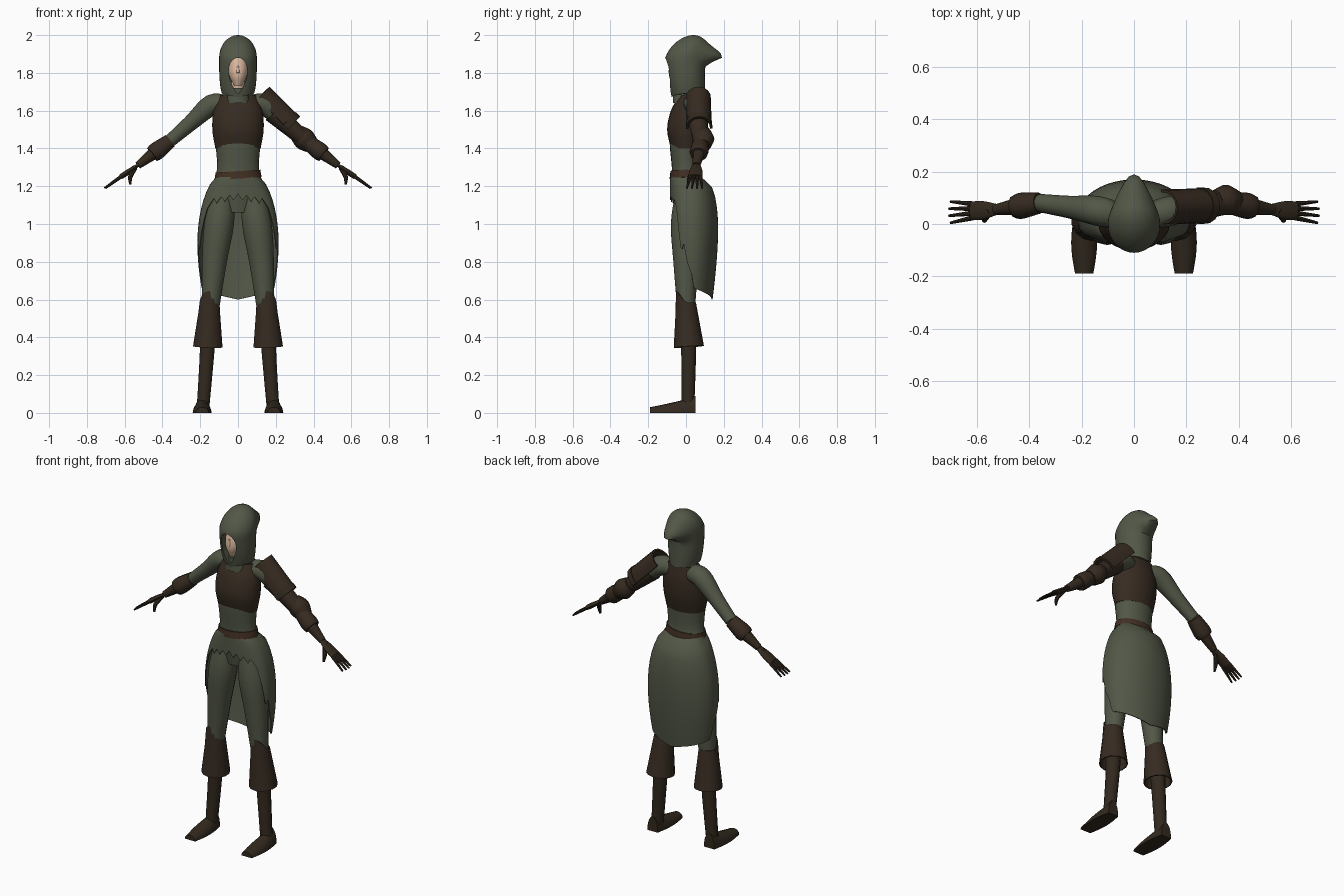
import bpy, bmesh
from math import sin, cos, pi, radians, exp
from mathutils import Vector

cube = bpy.data.objects.get("Cube")
if cube:
    bpy.data.objects.remove(cube, do_unlink=True)


def material(name, *rgb):
    m = bpy.data.materials.new(name)
    m.use_nodes = True
    m.diffuse_color = (*rgb, 1)
    m.node_tree.nodes["Principled BSDF"].inputs["Base Color"].default_value = (*rgb, 1)
    return m


GREEN = material("moss cloth", 0.085, 0.095, 0.062)
LEATHER = material("brown leather", 0.037, 0.024, 0.015)
DARK = material("dark leather", 0.032, 0.022, 0.013)
BELT = material("belt leather", 0.054, 0.028, 0.016)
SKIN = material("skin", 0.72, 0.48, 0.34)
parts = []


def sheet(name, mat, rows, closed=True, caps=True, side=1, thick=0):
    """Skin rows of points into a surface; side -1 mirrors it."""
    bm = bmesh.new()
    rings = [[bm.verts.new((p[0] * side, p[1], p[2])) for p in row] for row in rows]
    count = len(rings[0])
    for a, b in zip(rings, rings[1:]):
        for i in range(count if closed else count - 1):
            j = (i + 1) % count
            bm.faces.new((a[i], a[j], b[j], b[i]))
    if caps:
        bm.faces.new(rings[0])
        bm.faces.new(rings[-1])
    bmesh.ops.recalc_face_normals(bm, faces=bm.faces)
    mesh = bpy.data.meshes.new(name)
    bm.to_mesh(mesh)
    bm.free()
    mesh.materials.append(mat)
    ob = bpy.data.objects.new(name, mesh)
    bpy.context.collection.objects.link(ob)
    if thick:
        ob.modifiers.new("thickness", "SOLIDIFY").thickness = thick
    parts.append(ob)
    return ob


def smooth(keys, steps=4):
    """Pass a soft curve through a few key tuples."""
    keys = [Vector(k) for k in keys]
    result = []
    for i in range(len(keys) - 1):
        p, q = keys[i], keys[i + 1]
        before = (q - keys[i - 1]) / 2 if i else q - p
        after = (keys[i + 2] - p) / 2 if i + 2 < len(keys) else q - p
        for s in range(steps):
            t = s / steps
            h = t * t * (3 - 2 * t)
            result.append(p.lerp(q, h) + before * t * (1 - t) ** 2 - after * t * t * (1 - t))
    return result + [keys[-1]]


def circle(count):
    return [2 * pi * k / count for k in range(count)]


def stack(name, mat, *rings):
    """Level ellipses: height, y centre, x radius, y radius."""
    rows = [[(rx * sin(a), y + ry * cos(a), z) for a in circle(24)] for z, y, rx, ry in smooth(rings)]
    return sheet(name, mat, rows)


def limb_rows(joints, flat=1, angles=circle(14)):
    """Rings square to a path of joints (x, y, z, radius)."""
    path = smooth(joints)
    rows = []
    for i, key in enumerate(path):
        centre, r = key.xyz, key.w
        along = (path[min(i + 1, len(path) - 1)].xyz - path[max(i - 1, 0)].xyz).normalized()
        u = Vector((0, 1, 0))
        u = (u - along * u.dot(along)).normalized()
        v = along.cross(u) * flat
        rows.append([centre + (u * cos(a) + v * sin(a)) * r for a in angles])
    return rows


def limb(name, mat, *joints, side=1, flat=1, angles=circle(14)):
    return sheet(name, mat, limb_rows(joints, flat, angles), side=side)


# Torso, vest and belt
stack("body", GREEN, (1.06, 0.01, 0.08, 0.06), (1.2, 0.01, 0.13, 0.08), (1.3, 0, 0.11, 0.075),
      (1.5, 0, 0.12, 0.085), (1.7, 0.03, 0.08, 0.05))
stack("vest", LEATHER, (1.4, 0, 0.12, 0.08), (1.5, 0, 0.136, 0.1), (1.6, 0.01, 0.13, 0.09),
      (1.68, 0.025, 0.1, 0.06))
belt = stack("belt", BELT, (1.24, 0, 0.125, 0.087), (1.28, 0, 0.118, 0.082))
for v in belt.data.vertices:
    v.co.z += v.co.x / 16

# Long open skirt: hem height by angle from the back, torn at the front
HEM = [(0, 0.6), (85, 0.66), (101, 0.9), (107, 0.85), (125, 1.1), (180, 1.13)]
WAIST, LENGTH, COLUMNS, ROWS = 1.25, 0.65, 96, 12
columns = []
for k in range(COLUMNS + 1):
    deg = 360 * k / COLUMNS - 180
    turn = abs(deg)
    for (a, low), (b, high) in zip(HEM, HEM[1:]):
        if a <= turn <= b:
            hem = low + (high - low) * (turn - a) / (b - a)
    if turn > 125:
        hem += abs(turn / 15 % 1 - 0.5) * 0.06
    column = []
    for r in range(ROWS + 1):
        drop = (WAIST - hem) * r / ROWS
        t = drop / LENGTH
        half_width = 0.115 + 0.1 * sin(2.4 * t ** 0.7)
        back = 0.05 + 0.09 * sin(2.4 * t ** 0.5)
        c = cos(radians(deg))
        y = 0.03 + (back * c if c > 0 else -0.115 * abs(c) ** 0.6)
        column.append((half_width * sin(radians(deg)), y, WAIST - drop))
    columns.append(column)
sheet("skirt", GREEN, columns, closed=False, caps=False, thick=0.006)

# Hood: straight wall, then a dome, drawn out to a point at the back
BROW, WALL, DOME = 1.88, 10, 9
rows = []
for k in range(WALL + DOME):
    e = max(0, k - WALL + 1) / DOME * pi / 2 * 0.97
    drop = max(0, 1 - k / (WALL - 1))
    z = BROW + 0.12 * sin(e) - 0.21 * drop
    tip = 0.09 * exp(-((z - BROW) / (0.06 if z > BROW else 0.025)) ** 2)
    half_width = 0.1 * cos(e) - 0.015 * drop ** 3
    front = 0.11 * cos(e) - 0.035 * drop ** 1.5
    row = []
    for a in circle(32):
        c = cos(a)
        y = 0.1 * cos(e) * c + tip * c ** 4 if c > 0 else front * c
        sag = 0.02 * abs(sin(a)) * drop ** 4
        row.append((half_width * sin(a), y + 0.04 * sin(e), z + sag))
    rows.append(row)
hood = sheet("hood", GREEN, rows)

# Teardrop face opening
outline = [(0.06 * sin(a) * sin(a / 2) ** 0.7, 1.785 - 0.095 * cos(a)) for a in circle(24)]
cutter = sheet("face_opening_cutter", GREEN, [[(x, y, z) for x, z in outline] for y in (-0.3, -0.03)])
parts.remove(cutter)
cutter.hide_render = True
cut = hood.modifiers.new("face opening", "BOOLEAN")
cut.object = cutter
cut.solver = "EXACT"

# Head, nose and neck cloth
stack("head", SKIN, (1.73, -0.04, 0.02, 0.03), (1.8, -0.03, 0.05, 0.06), (1.92, -0.01, 0.05, 0.05))
limb("nose", SKIN, (0, -0.08, 1.84, 0.004), (0, -0.087, 1.8, 0.009))
stack("neck", SKIN, (1.66, -0.01, 0.04, 0.04), (1.76, -0.02, 0.035, 0.04))
stack("neck_cloth", GREEN, (1.64, 0, 0.07, 0.07), (1.72, -0.015, 0.045, 0.055))

# Arm joints on the left side
SHOULDER, ELBOW = Vector((0.14, 0.05, 1.63)), Vector((0.36, 0.08, 1.44))
WRIST, KNUCKLE = Vector((0.53, 0.055, 1.31)), Vector((0.62, 0.05, 1.25))
FINGERTIP = Vector((0.71, 0.045, 1.19))


def between(a, b, t, r):
    return (*a.lerp(b, t), r)


for side, tag in ((1, "left_"), (-1, "right_")):
    # Sleeve and glove
    limb(tag + "sleeve", GREEN, (0.06, 0.03, 1.63, 0.05), (*SHOULDER, 0.057),
         between(SHOULDER, ELBOW, 0.5, 0.043), (*ELBOW, 0.035), side=side)
    limb(tag + "glove_cuff", LEATHER, (*ELBOW, 0.04), between(ELBOW, WRIST, 0.4, 0.05),
         between(ELBOW, WRIST, 0.55, 0.045), side=side, angles=circle(10))
    limb(tag + "forearm", DARK, between(ELBOW, WRIST, 0.4, 0.036), (*WRIST, 0.02), side=side)
    limb(tag + "palm", DARK, between(ELBOW, WRIST, 0.95, 0.02), between(WRIST, KNUCKLE, 0.5, 0.035),
         (*KNUCKLE, 0.036), side=side, flat=0.4)
    for k, finger in enumerate(("index", "middle", "ring", "little")):
        across = Vector((0, k - 1.5, 0))
        tip = FINGERTIP + across * 0.027 - Vector((abs(k - 1.5) * 0.006, 0, 0))
        limb(tag + finger + "_finger", DARK, (*(KNUCKLE + across * 0.018), 0.01), (*tip, 0.005),
             side=side, angles=circle(8))
    limb(tag + "thumb", DARK, between(WRIST, KNUCKLE, 0.2, 0.016), (0.57, 0.02, 1.25, 0.012),
         (0.57, 0.01, 1.21, 0.006), side=side, angles=circle(8))

    # Leg, flared cuff with a raised front point, and boot
    limb(tag + "leg", GREEN, (0.08, 0.01, 1.17, 0.065), (0.1, 0, 1, 0.08), (0.125, 0, 0.8, 0.067),
         (0.15, 0, 0.5, 0.043), side=side)
    cuff = limb_rows([(0.15, 0, 0.58, 0.053), (0.16, 0.015, 0.35, 0.08)])
    for p in cuff[0]:
        p.z += max(0, -p.y) * 1.3
    sheet(tag + "boot_cuff", LEATHER, cuff, caps=False, side=side, thick=0.006)
    limb(tag + "boot", DARK, (0.155, 0.01, 0.5, 0.045), (0.165, 0.014, 0.3, 0.039),
         (0.185, 0.01, 0.03, 0.034), side=side)
    foot = []
    for k in range(9):
        t = k / 8
        width, height = 0.035 + 0.015 * sin(pi * t), 0.09 - 0.06 * t ** 0.8
        foot.append([(0.19 + width * cos(a), 0.05 - 0.24 * t, max(0, height * sin(a))) for a in circle(15)])
    sheet(tag + "foot", DARK, foot, side=side)

# Armour on the left arm only
limb("arm_guard", LEATHER, between(SHOULDER, ELBOW, 0.2, 0.057), (*ELBOW, 0.042))
plate_top, plate_end = Vector((0.11, 0.065, 1.67)), Vector((0.27, 0.07, 1.51))
arch = [radians(24 * k - 6) for k in range(9)]
for name, mat, start, r in (("shoulder_plate", LEATHER, 0, 0.067), ("shoulder_plate_rim", DARK, 0.85, 0.07)):
    band = limb_rows([between(plate_top, plate_end, start, r), between(plate_top, plate_end, 1, r)], 1.2, arch)
    sheet(name, mat, band, closed=False, caps=False, thick=0.01)
limb("elbow_guard", LEATHER, (0.31, 0.085, 1.485, 0.045), (0.35, 0.09, 1.45, 0.06),
     (0.39, 0.085, 1.415, 0.045), angles=circle(9))

# Bake modifiers and shade
bpy.ops.object.select_all(action="DESELECT")
for ob in parts:
    ob.select_set(True)
bpy.context.view_layer.objects.active = hood
bpy.ops.object.convert(target="MESH")
bpy.ops.object.shade_smooth_by_angle(angle=radians(40))
bpy.data.objects.remove(cutter, do_unlink=True)
